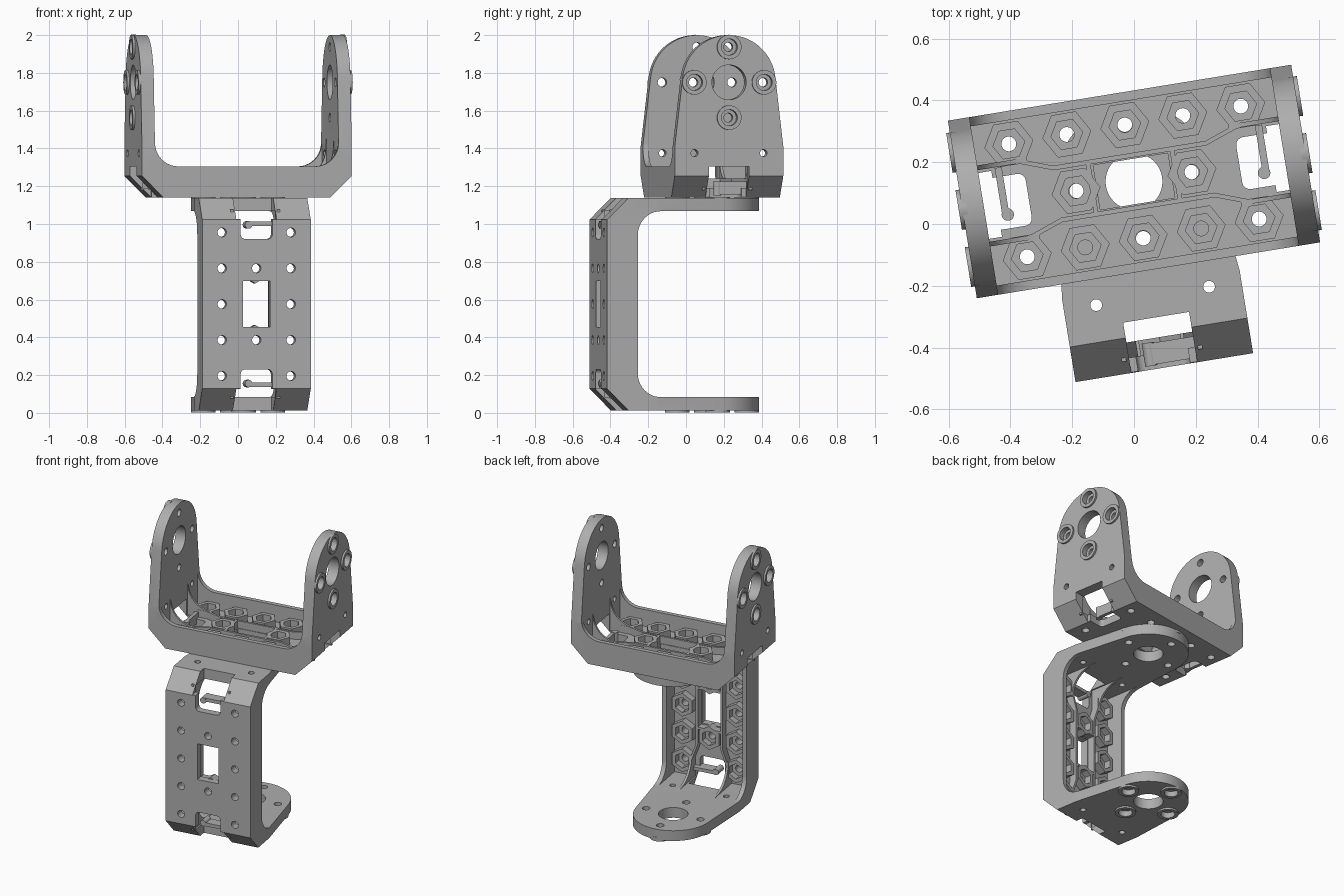
import bpy, bmesh
from math import sin, cos, pi, radians
from mathutils import Matrix, Vector

cube = bpy.data.objects.get("Cube")
if cube:
    bpy.data.objects.remove(cube)

grey = bpy.data.materials.new("plain grey")
grey.use_nodes = True
GREY = (0.42, 0.42, 0.42, 1)
grey.diffuse_color = GREY
grey.node_tree.nodes["Principled BSDF"].inputs["Base Color"].default_value = GREY

# Bracket sizes: half length, half width, arm height, arm thickness, floor, rim
HL, HW, HEIGHT, ARM, FLOOR, RIM = 0.5625, 0.291, 0.86, 0.07, 0.05, 0.165
INNER = HL - ARM
PITCH = 0.19
HINGE_Z = 0.61


def prism(bm, pts, lo, hi, axis):
    """Extrude a 2D outline along an axis."""
    place = {"x": lambda a, b, h: (h, a, b),
             "y": lambda a, b, h: (a, h, b),
             "z": lambda a, b, h: (a, b, h)}[axis]
    rings = [[bm.verts.new(place(a, b, h)) for a, b in pts] for h in (lo, hi)]
    faces = [bm.faces.new(rings[0]), bm.faces.new(rings[1][::-1])]
    for i in range(len(pts)):
        j = (i + 1) % len(pts)
        faces.append(bm.faces.new((rings[0][j], rings[0][i], rings[1][i], rings[1][j])))
    bmesh.ops.recalc_face_normals(bm, faces=faces)


def arc(cx, cy, r, start, end, n):
    return [(cx + r * cos(radians(start + (end - start) * i / n)),
             cy + r * sin(radians(start + (end - start) * i / n))) for i in range(n + 1)]


def disc(cx, cy, r, n=24):
    return arc(cx, cy, r, 0, 360, n)[:-1]


def rect(x0, x1, y0, y1):
    return [(x0, y0), (x1, y0), (x1, y1), (x0, y1)]


def mirror_x(pts):
    return [(-a, b) for a, b in reversed(pts)]


def make(name, bm):
    mesh = bpy.data.meshes.new(name)
    bm.to_mesh(mesh)
    bm.free()
    mesh.materials.append(grey)
    ob = bpy.data.objects.new(name, mesh)
    bpy.context.collection.objects.link(ob)
    return ob


def boolean(ob, cutter, op="DIFFERENCE"):
    mod = ob.modifiers.new("cut", "BOOLEAN")
    mod.object, mod.operation, mod.solver = cutter, op, "EXACT"
    bpy.context.view_layer.objects.active = ob
    bpy.ops.object.modifier_apply(modifier=mod.name)


# Frame: U profile with chamfered corners and filleted rim
bm = bmesh.new()
half = [(HL - 0.115, 0), (HL, 0.115), (HL, HEIGHT), (INNER, HEIGHT)]
half += arc(INNER - 0.125, RIM + 0.125, 0.125, 0, -90, 10)
prism(bm, half + mirror_x(half), -HW, HW, "y")
frame = make("bracket_frame", bm)

# Rounded arm outline, kept by intersection
bm = bmesh.new()
outline = [(-HW, -0.1), (HW, -0.1), (HW, 0.27)]
outline += arc(0, HINGE_Z, 0.25, 6, 174, 32) + [(-HW, 0.27)]
prism(bm, outline, -1, 1, "x")
arm_outline = make("arm_outline", bm)

# Pocket between the two rims
bm = bmesh.new()
prism(bm, rect(-INNER, INNER, -HW + 0.03, HW - 0.03), FLOOR, 2, "z")
pocket = make("pocket", bm)

# Window, end slots and corner notches
bm = bmesh.new()
prism(bm, rect(-0.122, 0.122, -0.073, 0.073), -0.1, 0.3, "z")
for s in (-1, 1):
    slot = arc(0.37, 0.06, 0.025, 90, 180, 5) + arc(0.37, -0.06, 0.025, 180, 270, 5)
    slot += [(0.45, -0.085), (0.45, -0.108), (0.7, -0.108), (0.7, 0.108), (0.45, 0.108), (0.45, 0.085)]
    prism(bm, [(s * a, b) for a, b in slot], -0.1, RIM, "z")
openings = make("openings", bm)

# Screw positions on the floor and the arms
nuts = [(i * PITCH, s * 0.185) for i in range(-2, 3) for s in (-1, 1)]
nuts += [(-PITCH, 0), (PITCH, 0)]
hinge_screws = [(0.187 * cos(k * pi / 2), HINGE_Z + 0.187 * sin(k * pi / 2)) for k in range(4)]
arm_screws = [(-0.185, 0.235), (0.185, 0.235)]

bm = bmesh.new()
for x, y in nuts:
    prism(bm, disc(x, y, 0.024), -0.1, 0.2, "z")
floor_holes = make("floor_holes", bm)

bm = bmesh.new()
for s in (-1, 1):
    lo, hi = sorted((s * 0.47, s * 0.7))
    prism(bm, disc(0, HINGE_Z, 0.092, 40), lo, hi, "x")
    for y, z in hinge_screws:
        prism(bm, disc(y, z, 0.024), lo, hi, "x")
    for y, z in arm_screws:
        prism(bm, disc(y, z, 0.019), lo, hi, "x")
arm_holes = make("arm_holes", bm)

bm = bmesh.new()
for s in (-1, 1):
    lo, hi = sorted((s * (HL - 0.025), s * 0.7))
    for y, z in hinge_screws:
        prism(bm, disc(y, z, 0.043), lo, hi, "x")
screw_recesses = make("screw_recesses", bm)

bm = bmesh.new()
for x, y in nuts:
    prism(bm, disc(x, y, 0.052, 6), FLOOR + 0.005, 0.3, "z")
nut_recesses = make("nut_recesses", bm)

boolean(frame, arm_outline, "INTERSECT")
for cutter in (pocket, openings, floor_holes, arm_holes, screw_recesses):
    boolean(frame, cutter)

# Hexagonal nut sockets on the floor
bm = bmesh.new()
for x, y in nuts:
    prism(bm, disc(x, y, 0.08, 6), FLOOR - 0.01, 0.1, "z")
sockets = make("nut_sockets", bm)
boolean(sockets, nut_recesses)
boolean(sockets, floor_holes)

# Raised rings around the hinge screws
bm = bmesh.new()
for s in (-1, 1):
    lo, hi = sorted((s * (HL - 0.015), s * (HL + 0.012)))
    for y, z in hinge_screws:
        prism(bm, disc(y, z, 0.065, 32), lo, hi, "x")
rings = make("hinge_screw_rings", bm)
boolean(rings, screw_recesses)
boolean(rings, arm_holes)

# Inner ribs, curved gussets and window frame walls
bm = bmesh.new()
T = 0.0075
for side in (-1, 1):
    path = [(-0.5, 0.125), (-0.36, 0.125), (-0.25, 0.085), (0.25, 0.085), (0.36, 0.125), (0.5, 0.125)]
    loop = [(x, y - T) for x, y in path] + [(x, y + T) for x, y in reversed(path)]
    prism(bm, [(x, side * y) for x, y in loop], FLOOR - 0.01, 0.1, "z")
    prism(bm, rect(side * 0.13, side * 0.145, -0.085, 0.085), FLOOR - 0.01, 0.1, "z")
    for end in (-1, 1):
        gusset = [(0.5, 0.09), (0.5, 0.31), (INNER, 0.31)]
        gusset += arc(0.33, 0.26, 0.16, 0, -90, 10) + [(0.33, 0.09)]
        prism(bm, [(end * a, b) for a, b in gusset], side * 0.125 - T, side * 0.125 + T, "y")
ribs = make("inner_ribs", bm)

# Cable hooks across the end slots
bm = bmesh.new()
for s in (-1, 1):
    prism(bm, rect(s * 0.415, s * 0.438, -0.04, 0.115), 0.015, 0.085, "z")
    prism(bm, disc(s * 0.42, -0.04, 0.02), 0.012, 0.088, "z")
hooks = make("cable_hooks", bm)

for cutter in (arm_outline, pocket, openings, floor_holes, arm_holes, screw_recesses, nut_recesses):
    bpy.data.objects.remove(cutter)

# Place the upper bracket upright and the lower one on its side
TURN = radians(9.25)
across = Vector((cos(TURN), sin(TURN), 0))
forward = Vector((-sin(TURN), cos(TURN), 0))
hinge = Vector((0, 0.1375, 0))
upper = Matrix.Translation(hinge + Vector((0, 0, 1.14))) @ Matrix.Rotation(TURN, 4, "Z")
lower = Matrix((Vector((0, 0, 1)), across, forward)).transposed().to_4x4()
lower.translation = hinge - forward * HINGE_Z + Vector((0, 0, 0.5755))

for part in (frame, sockets, rings, ribs, hooks):
    bpy.ops.object.select_all(action="DESELECT")
    part.select_set(True)
    bpy.context.view_layer.objects.active = part
    bpy.ops.object.shade_smooth_by_angle(angle=radians(30))
    twin = part.copy()
    bpy.context.collection.objects.link(twin)
    base = part.name
    part.name, twin.name = "upper_" + base, "lower_" + base
    part.matrix_world, twin.matrix_world = upper, lower
